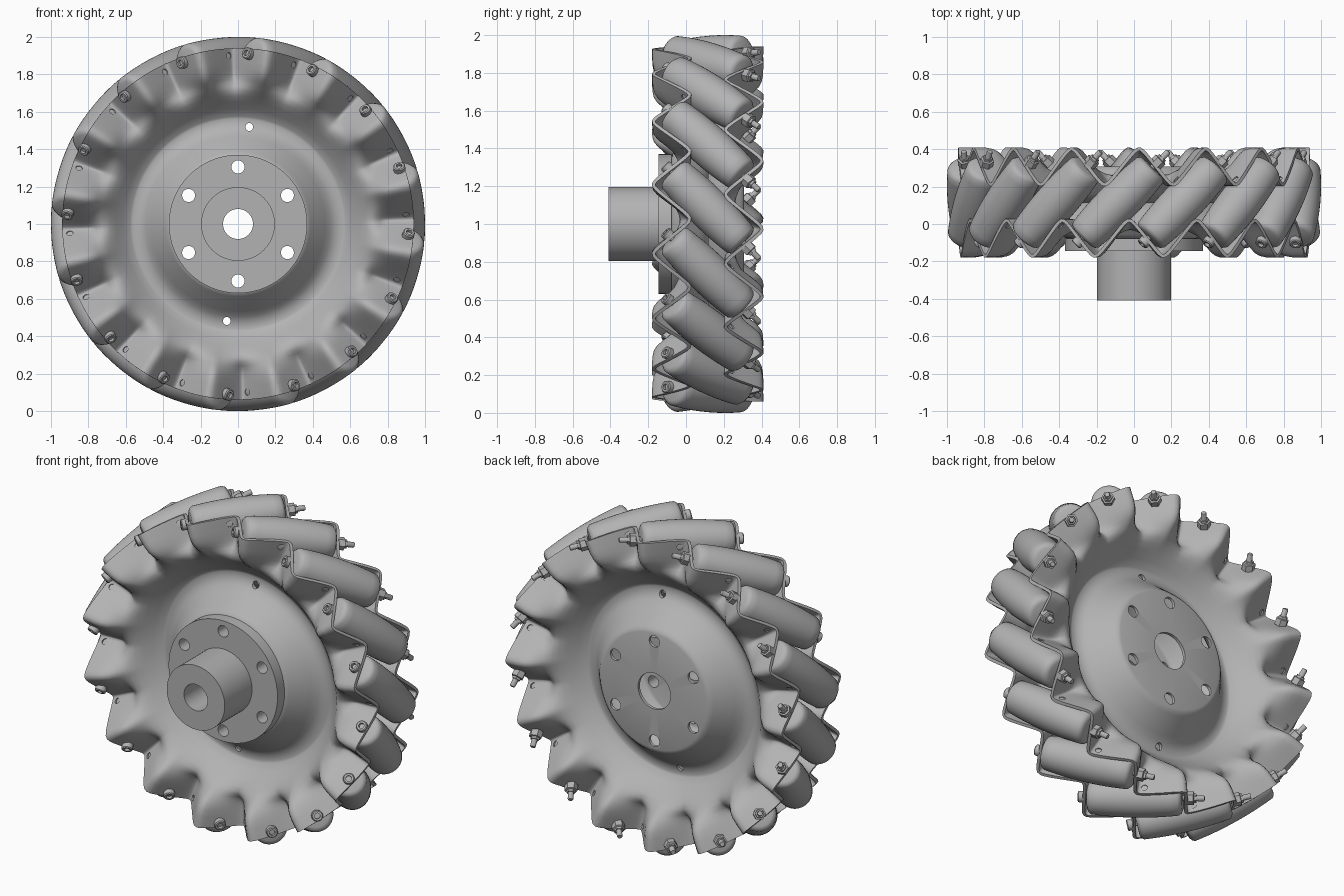
import bpy, bmesh
from math import sin, cos, pi, radians, asin, sqrt
from mathutils import Matrix, Vector

cube = bpy.data.objects.get("Cube")
if cube:
    bpy.data.objects.remove(cube, do_unlink=True)

TEETH = 16
PITCH = 2 * pi / TEETH
PHASE = radians(5.6)        # angle of the first roller
MID = 0.115                 # middle of the wheel in y
AXIS_R = 0.888              # distance of roller axes from the wheel axis
END = 0.286                 # half distance between the end walls
BOLT = radians(12.85)       # angle from roller centre to its bolt end
CENTRE = Vector((0, 0, 1))
Y = Vector((0, 1, 0))

grey = bpy.data.materials.new("steel_grey")
grey.use_nodes = True
grey.diffuse_color = (0.45, 0.45, 0.45, 1)
grey.node_tree.nodes["Principled BSDF"].inputs["Base Color"].default_value = (0.45, 0.45, 0.45, 1)


def radial(a):
    return Vector((cos(a), 0, sin(a)))


def tangent(a):
    return Vector((-sin(a), 0, cos(a)))


def along(direction, origin):
    """Matrix that puts local z along a direction."""
    m = direction.to_track_quat('Z', 'Y').to_matrix().to_4x4()
    m.translation = origin
    return m


def to_mesh(bm, name):
    bmesh.ops.recalc_face_normals(bm, faces=bm.faces)
    me = bpy.data.meshes.new(name)
    bm.to_mesh(me)
    bm.free()
    me.materials.append(grey)
    return me


def add(me, name, matrix=Matrix()):
    ob = bpy.data.objects.new(name, me)
    bpy.context.collection.objects.link(ob)
    ob.matrix_world = matrix
    return ob


def activate(ob):
    bpy.ops.object.select_all(action='DESELECT')
    ob.select_set(True)
    bpy.context.view_layer.objects.active = ob


def smooth(ob, angle=35):
    activate(ob)
    bpy.ops.object.shade_smooth_by_angle(angle=radians(angle))


def lathe(name, profile, segs, closed=False):
    """Revolve (radius, height) points round local z."""
    bm = bmesh.new()
    vs = [bm.verts.new((r, 0, h)) for r, h in profile]
    pairs = list(zip(vs, vs[1:])) + ([(vs[-1], vs[0])] if closed else [])
    edges = [bm.edges.new(p) for p in pairs]
    bmesh.ops.spin(bm, geom=vs + edges, cent=(0, 0, 0), axis=(0, 0, 1),
                   angle=2 * pi, steps=segs, use_duplicate=False)
    bmesh.ops.remove_doubles(bm, verts=bm.verts, dist=1e-5)
    return to_mesh(bm, name)


# Cutter for every hole
bm = bmesh.new()


def drill(radius, depth, direction, origin):
    bmesh.ops.create_cone(bm, cap_ends=True, segments=20, radius1=radius, radius2=radius,
                          depth=depth, matrix=along(direction, origin))


for k in range(6):
    drill(0.035, 1, Y, CENTRE + radial(pi / 2 + k * pi / 3) * 0.305)
for a in (83.4, 263.4):
    drill(0.021, 1, Y, CENTRE + radial(radians(a)) * 0.522)
for k in range(TEETH):
    for s in (1, -1):
        a = PHASE + k * PITCH + s * (BOLT + radians(7.5))
        pos = CENTRE + radial(a) * 0.9 + Y * (MID - s * 0.12)
        drill(0.018, 0.09, (Y + tangent(a)).normalized(), pos)
cutter = add(to_mesh(bm, "hole_cutter"), "hole_cutter")
cutter.hide_render = True


def cut(ob):
    activate(ob)
    mod = ob.modifiers.new("holes", 'BOOLEAN')
    mod.operation = 'DIFFERENCE'
    mod.solver = 'EXACT'
    mod.object = cutter
    bpy.ops.object.modifier_apply(modifier=mod.name)


# Pressed side plates: radius, height in the valleys, height at the tooth tips
RINGS = [(0.11, -0.069, -0.069), (0.352, -0.069, -0.069), (0.366, -0.064, -0.064),
         (0.38, -0.05, -0.05), (0.46, 0.048, 0.048), (0.49, 0.08, 0.08),
         (0.52, 0.098, 0.098), (0.563, 0.105, 0.105), (0.58, 0.099, 0.099),
         (0.62, 0.062, 0.062), (0.66, 0.018, 0.018), (0.69, -0.012, -0.02),
         (0.715, -0.024, -0.052), (0.735, -0.02, -0.078), (0.755, -0.004, -0.1),
         (0.775, 0.01, -0.124), (0.8, 0.018, -0.148), (0.83, 0.02, -0.163),
         (0.87, 0.02, -0.17), (0.94, 0.02, -0.172)]


def tooth(a):
    """Rounded zigzag, 1 at the tips and 0 in the valleys."""
    c = cos((a - PHASE - BOLT + PITCH / 4) * TEETH)
    return 0.5 + 0.5 * asin(0.95 * c) / asin(0.95)


def side_plate(name, side):
    bm = bmesh.new()
    n = TEETH * 24
    rows = []
    for r, valley, tip in RINGS:
        row = []
        for i in range(n):
            a = PHASE + 2 * pi * i / n
            y = valley + (tip - valley) * tooth(PHASE + side * (a - PHASE))
            row.append(bm.verts.new(CENTRE + radial(a) * r + Y * (MID + side * (y - MID))))
        rows.append(row)
    for p, q in zip(rows, rows[1:]):
        for i in range(n):
            j = (i + 1) % n
            bm.faces.new((p[i], p[j], q[j], q[i]))
    ob = add(to_mesh(bm, name), name)
    activate(ob)
    mod = ob.modifiers.new("sheet", 'SOLIDIFY')
    mod.thickness = 0.018
    mod.offset = 0
    bpy.ops.object.modifier_apply(modifier=mod.name)
    cut(ob)
    smooth(ob, 55)


side_plate("front_side_plate", 1)
side_plate("back_side_plate", -1)

# Hub with mounting flange
hub = add(lathe("hub", [(0.08, -0.41), (0.197, -0.41), (0.197, -0.145), (0.37, -0.145),
                        (0.37, -0.077), (0.08, -0.077)], 64, closed=True), "hub")
hub.data.transform(along(Y, CENTRE))
cut(hub)
smooth(hub)

# Barrel rollers, shaped so that together they roll on a circle
HALF = 0.264
barrel = [(0, -HALF), (0.07, -HALF), (0.085, -HALF + 0.006)]
for i in range(13):
    s = (i / 6 - 1) * (HALF - 0.02)
    barrel.append((sqrt(1 - s * s / 2) - AXIS_R, s))
barrel += [(r, -h) for r, h in reversed(barrel[:3])]
roller_mesh = lathe("roller", barrel, 40)

# Socket-head bolts and lock nuts
bolt_mesh = lathe("bolt", [(0, -0.302), (0.016, -0.302), (0.016, -0.319), (0.027, -0.319),
                           (0.032, -0.314), (0.032, -END), (0.016, -END), (0.016, 0.38),
                           (0.013, 0.385), (0, 0.385)], 20)
nut_mesh = lathe("nut", [(0.014, END), (0.037, END), (0.037, 0.325), (0.027, 0.328),
                         (0.025, 0.34), (0.014, 0.34)], 6)

for k in range(TEETH):
    a = PHASE + k * PITCH
    place = along((Y - tangent(a)).normalized(), CENTRE + radial(a) * AXIS_R + Y * MID)
    for part, me in (("roller", roller_mesh), ("bolt", bolt_mesh), ("nut", nut_mesh)):
        ob = add(me, f"{part}_{k + 1}", place)
        if k == 0 and part != "nut":
            smooth(ob)

bpy.data.objects.remove(cutter, do_unlink=True)
